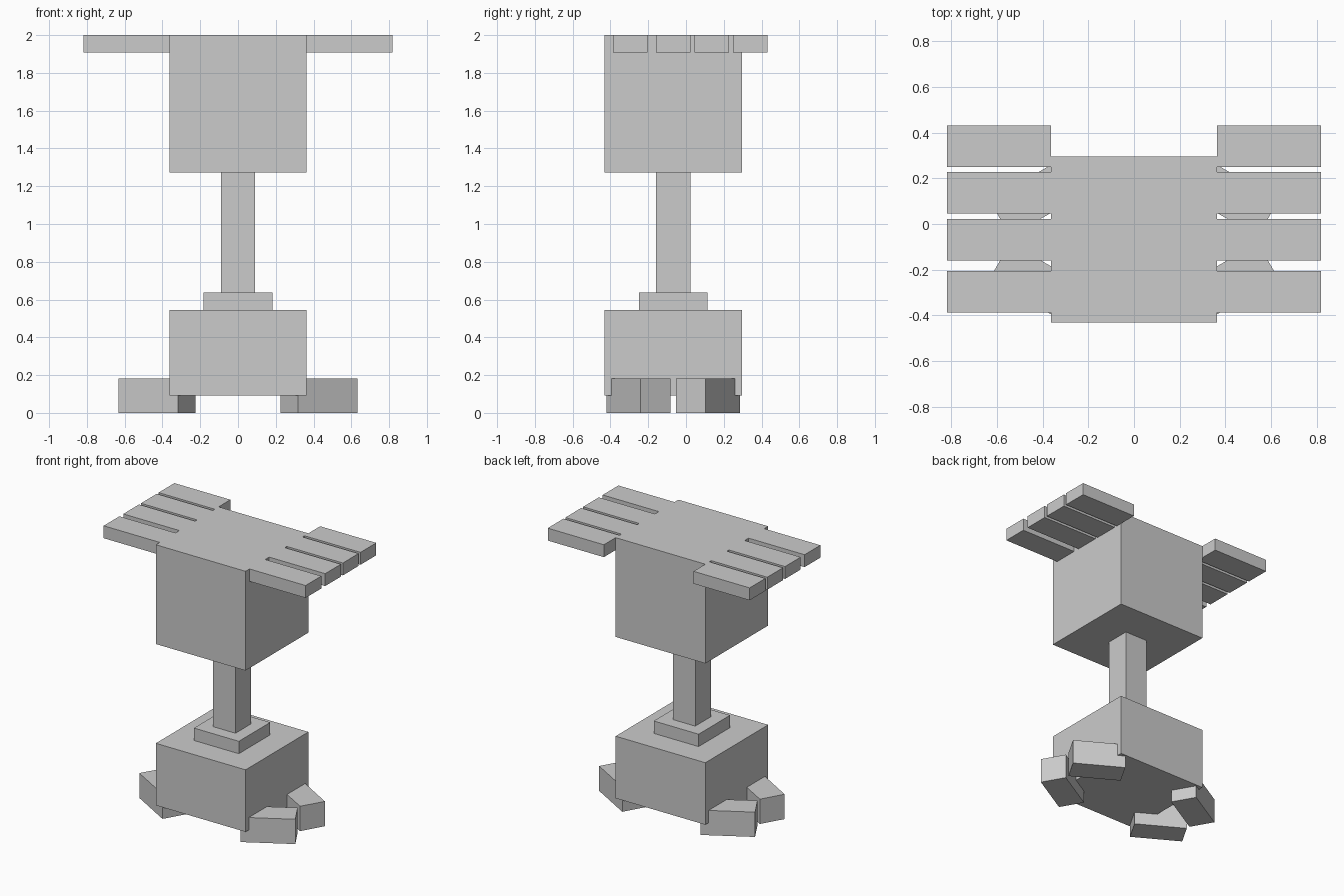
import bpy
from math import radians

if "Cube" in bpy.data.objects:
    bpy.data.objects.remove(bpy.data.objects["Cube"])

U = 2 / 22      # the model sits on a grid of 22 units in height
CY = -0.75      # depth centre of the main column, in units


def box(name, centre, size, turn=0):
    """Box from centre and size in grid units, turned about z in degrees."""
    bpy.ops.mesh.primitive_cube_add(
        size=1, location=[c * U for c in centre], rotation=(0, 0, radians(turn)))
    ob = bpy.context.object
    ob.name = name
    ob.scale = [s * U for s in size]
    bpy.ops.object.transform_apply(location=False, rotation=False, scale=True)
    return ob


# Central column
box("base_block", (0, CY, 3.5), (8, 8, 5))
box("collar", (0, CY, 6.5), (4, 4, 1))
box("post", (0, CY, 10.5), (2, 2, 7))
box("upper_block", (0, CY, 18), (8, 8, 8))

for side, sx in (("left", -1), ("right", 1)):
    # Slats reaching out from the top, flush with the upper block
    for i, y in enumerate((-3.25, -0.75, 1.5, 3.75)):
        box(f"{side}_slat_{i + 1}", (sx * 6.5, y, 21.5), (5, 2, 1))
    # Feet angled towards each other
    for end, sy in (("front", -1), ("back", 1)):
        box(f"{end}_{side}_foot", (sx * 4.72, CY + sy * 2.02, 1),
            (4, 2, 2), -30 * sx * sy)
